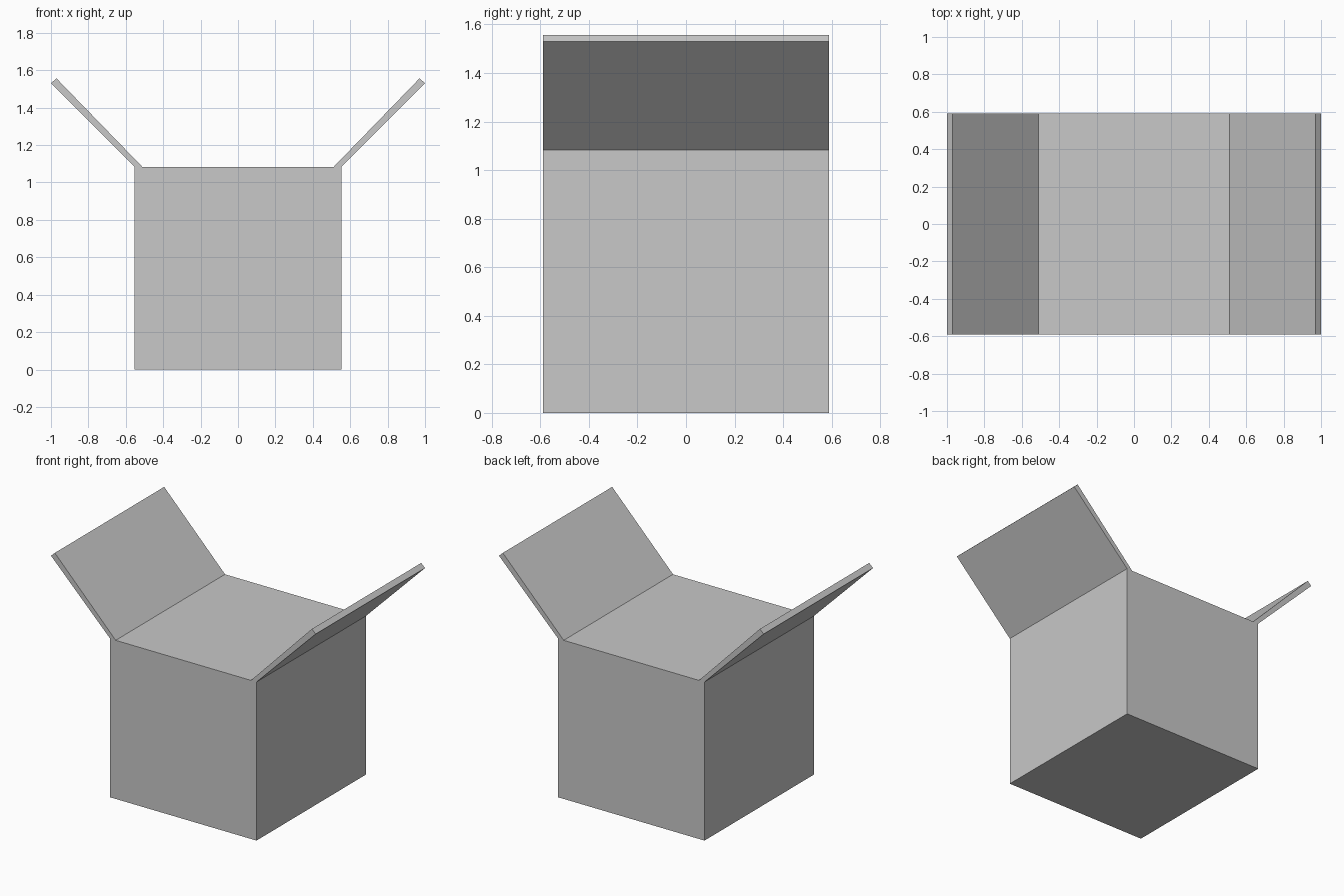
import bpy, bmesh

if "Cube" in bpy.data.objects:
    bpy.data.objects.remove(bpy.data.objects["Cube"])

HALF_DEPTH = 0.59

grey = bpy.data.materials.new("light grey")
grey.diffuse_color = (0.58, 0.58, 0.58, 1)
grey.use_nodes = True
grey.node_tree.nodes["Principled BSDF"].inputs["Base Color"].default_value = grey.diffuse_color


def extrude_profile(name, points):
    """Extrude an x/z profile along y through the full depth."""
    bm = bmesh.new()
    face = bm.faces.new([bm.verts.new((x, -HALF_DEPTH, z)) for x, z in points])
    result = bmesh.ops.extrude_face_region(bm, geom=[face])
    moved = [v for v in result["geom"] if isinstance(v, bmesh.types.BMVert)]
    bmesh.ops.translate(bm, verts=moved, vec=(0, 2 * HALF_DEPTH, 0))
    bmesh.ops.recalc_face_normals(bm, faces=bm.faces)
    mesh = bpy.data.meshes.new(name)
    bm.to_mesh(mesh)
    bm.free()
    mesh.materials.append(grey)
    obj = bpy.data.objects.new(name, mesh)
    bpy.context.collection.objects.link(obj)
    return obj


# Closed box body
extrude_profile("box_body", [(-0.553, 0), (0.553, 0), (0.553, 1.083), (-0.553, 1.083)])

# Two raised lid flaps, splayed outwards
for side, label in ((-1, "left"), (1, "right")):
    profile = [(0.511, 1.083), (0.553, 1.083), (1.0, 1.53), (0.971, 1.557)]
    extrude_profile(label + "_flap", [(side * x, z) for x, z in profile])
